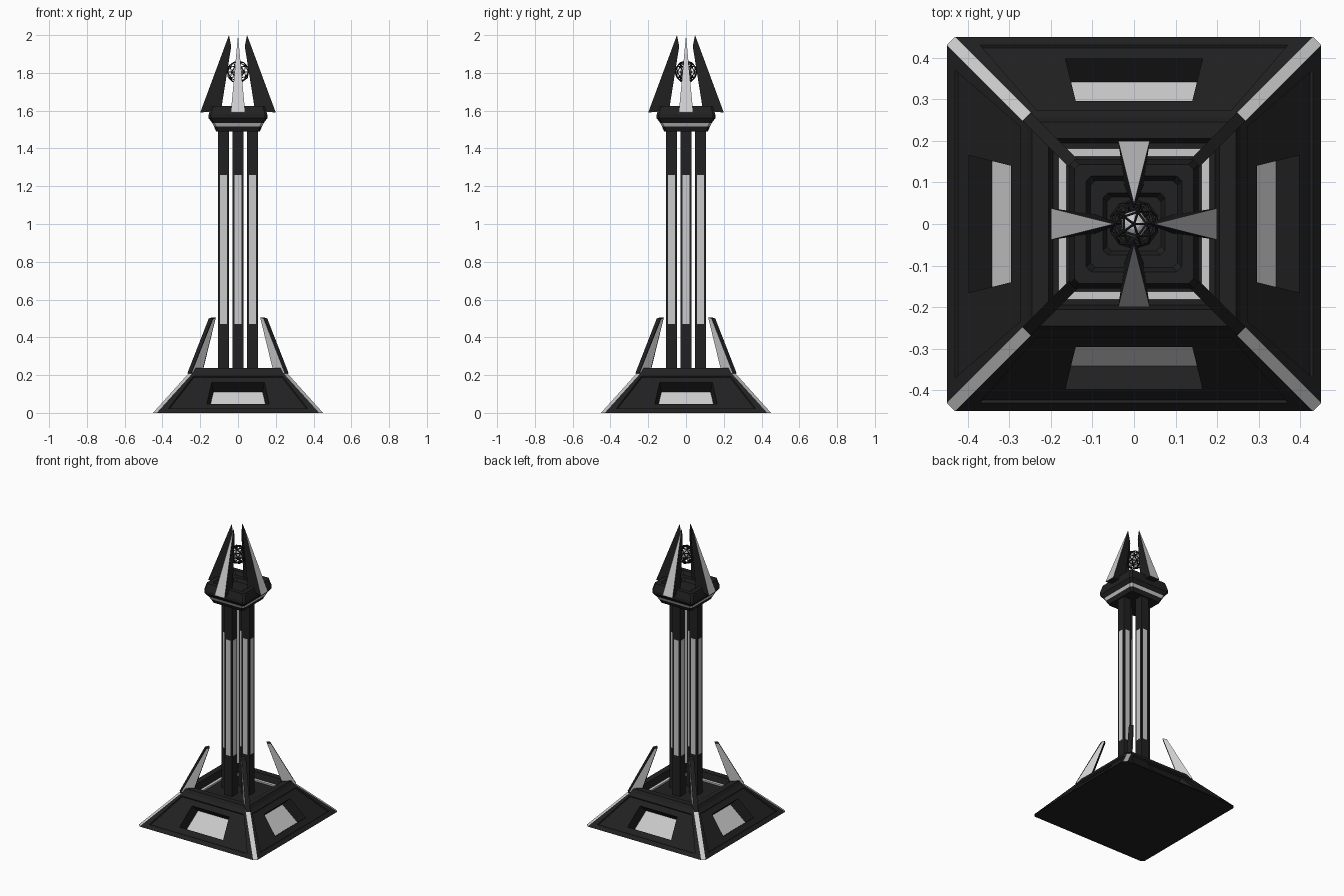
import bpy, bmesh
from math import pi, sqrt
from mathutils import Matrix, Vector

if "Cube" in bpy.data.objects:
    bpy.data.objects.remove(bpy.data.objects["Cube"])

dark = bpy.data.materials.new("dark")
dark.diffuse_color = (0.015, 0.015, 0.015, 1)
dark.use_nodes = True
dark.node_tree.nodes["Principled BSDF"].inputs["Base Color"].default_value = dark.diffuse_color
light = bpy.data.materials.new("light")
light.diffuse_color = (0.8, 0.8, 0.8, 1)
light.use_nodes = True
light.node_tree.nodes["Principled BSDF"].inputs["Base Color"].default_value = light.diffuse_color


def finish(name, bm, rot=0):
    bmesh.ops.remove_doubles(bm, verts=bm.verts[:], dist=1e-5)
    bmesh.ops.recalc_face_normals(bm, faces=bm.faces[:])
    me = bpy.data.meshes.new(name)
    bm.to_mesh(me)
    bm.free()
    me.materials.append(dark)
    me.materials.append(light)
    ob = bpy.data.objects.new(name, me)
    ob.rotation_euler.z = rot
    bpy.context.collection.objects.link(ob)
    return ob


def four(name, ob):
    """Add three quarter-turn copies that share the mesh."""
    for i in range(1, 4):
        c = ob.copy()
        c.name = f"{name}_{i + 1}"
        c.rotation_euler.z += i * pi / 2
        bpy.context.collection.objects.link(c)


def poly(bm, pts, mat=0):
    f = bm.faces.new([bm.verts.new(p) for p in pts])
    f.material_index = mat
    return f


def bridge(bm, loops, mats=()):
    for k, (a, b) in enumerate(zip(loops, loops[1:])):
        m = mats[k] if k < len(mats) else 0
        n = len(a)
        for i in range(n):
            j = (i + 1) % n
            poly(bm, [a[i], a[j], b[j], b[i]], m)


def octa(h, z, c):
    """Square loop with cut corners."""
    k = h - c
    return [Vector((x, y, z)) for x, y in
            [(-k, -h), (k, -h), (h, -k), (h, k), (k, h), (-k, h), (-h, k), (-h, -k)]]


def box(bm, hx, hy, z0, z1, cx=0, cy=0, mat=0):
    lo, hi = ([Vector((cx + sx * hx, cy + sy * hy, z)) for sx, sy in
               [(-1, -1), (1, -1), (1, 1), (-1, 1)]] for z in (z0, z1))
    bridge(bm, [lo, hi], (mat,))
    poly(bm, lo[::-1], mat)
    poly(bm, hi, mat)


# Base: sloped sides with deep panel pockets, light corner strips, open well
bm = bmesh.new()
low, high = octa(0.45, 0, 0.02), octa(0.2565, 0.215, 0.02)
poly(bm, low[::-1])
for i in (1, 3, 5, 7):
    j = (i + 1) % 8
    poly(bm, [low[i], low[j], high[j], high[i]], 1)


def trap(w0, z0, w1, z1, d):
    return [Vector((x, -(0.45 - 0.9 * z) + 0.743 * d, z - 0.669 * d)) for x, z in
            [(-w0, z0), (w0, z0), (w1, z1), (-w1, z1)]]


side = [trap(0.43, 0, 0.2365, 0.215, 0), trap(0.37, 0.022, 0.235, 0.195, 0),
        trap(0.365, 0.024, 0.233, 0.193, 0.008), trap(0.165, 0.052, 0.14, 0.165, 0.008),
        trap(0.155, 0.056, 0.13, 0.163, 0.078)]
for i in range(4):
    r = Matrix.Rotation(i * pi / 2, 3, 'Z')
    loops = [[r @ p for p in l] for l in side]
    bridge(bm, loops)
    poly(bm, loops[-1], 1)
well = [high, octa(0.245, 0.237, 0.02), octa(0.205, 0.237, 0.02), octa(0.195, 0.195, 0.02)]
bridge(bm, well)
poly(bm, well[-1])
finish("base", bm)

# Light ring in the well
bm = bmesh.new()
bridge(bm, [octa(h, z, 0.005) for h, z in
            [(0.182, 0.19), (0.182, 0.205), (0.162, 0.205), (0.162, 0.19), (0.182, 0.19)]],
       (1, 1, 1, 1))
finish("well_light", bm)

# Corner fins with light side panels
bm = bmesh.new()
prof = [(0.285, 0.2), (0.365, 0.21), (0.205, 0.5), (0.18, 0.505)]
a, b = ([Vector((x, y, z)) for x, z in prof] for y in (-0.014, 0.014))
bridge(bm, [a, b])
sides = [poly(bm, a, 1), poly(bm, b[::-1], 1)]
for f in sides:
    r = bmesh.ops.inset_individual(bm, faces=[f], thickness=0.007)
    for g in r["faces"]:
        g.material_index = 0
    f.material_index = 1
four("fin", finish("fin_1", bm, pi / 4))

# Four shaft pillars with light inlays on every face
bm = bmesh.new()
box(bm, 0.029, 0.029, 0.19, 1.5, cy=-0.077)
box(bm, 0.0175, 0.0297, 0.47, 1.26, cy=-0.077, mat=1)
box(bm, 0.0297, 0.0175, 0.47, 1.26, cy=-0.077, mat=1)
four("pillar", finish("pillar_1", bm))

# Square head with a light band and stepped cup
bm = bmesh.new()
head = [octa(h, z, 0.012) for h, z in
        [(0.115, 1.49), (0.128, 1.517), (0.137, 1.535), (0.155, 1.56), (0.155, 1.58),
         (0.143, 1.625), (0.115, 1.625), (0.105, 1.6), (0.075, 1.6), (0.065, 1.58)]]
bridge(bm, head, (0, 1))
poly(bm, head[0][::-1])
poly(bm, head[-1])
finish("head", bm)

# Four petals closing to points, light outer face
bm = bmesh.new()
for p in [(-0.038, -0.2, 1.59), (0.038, -0.2, 1.59), (-0.022, -0.09, 1.6), (0.022, -0.09, 1.6),
          (-0.015, -0.085, 1.66), (0.015, -0.085, 1.66), (0, -0.036, 1.94), (0, -0.048, 2.0)]:
    bm.verts.new(p)
bmesh.ops.convex_hull(bm, input=bm.verts[:])
bm.normal_update()
for f in bm.faces:
    f.material_index = int(f.normal.y < -0.6 and abs(f.normal.x) < 0.2)
four("petal", finish("petal_1", bm))

# Glowing core inside a wire cage
bm = bmesh.new()
bmesh.ops.create_icosphere(bm, subdivisions=2, radius=0.032,
                           matrix=Matrix.Translation((0, 0, 1.805)))
for f in bm.faces:
    f.material_index = 1
finish("core", bm)
bm = bmesh.new()
bmesh.ops.create_icosphere(bm, subdivisions=2, radius=0.058,
                           matrix=Matrix.Translation((0, 0, 1.805)))
cage = finish("core_cage", bm)
w = cage.modifiers.new("wire", 'WIREFRAME')
w.thickness = 0.006
